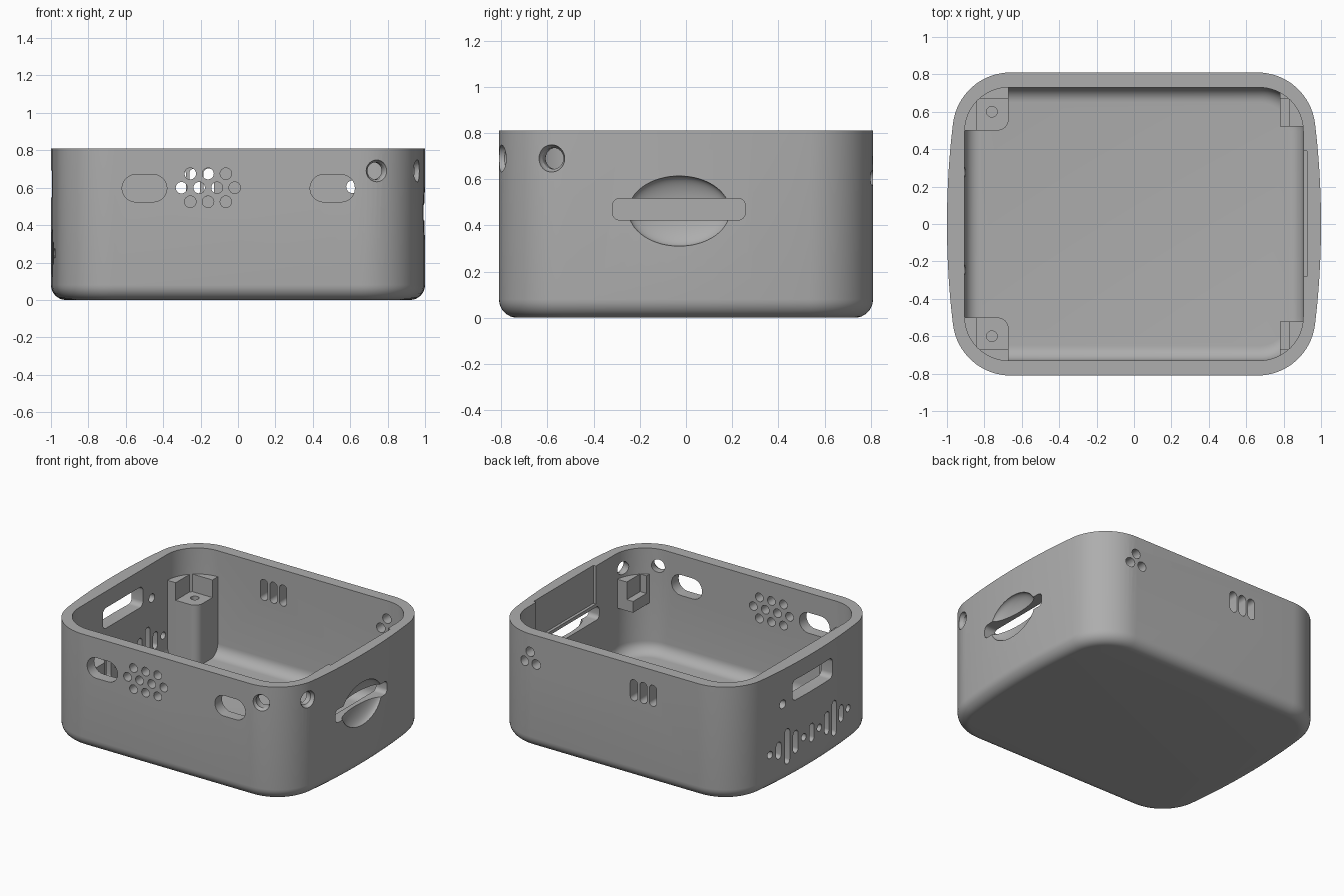
import bpy, bmesh, math
from math import sin, cos, radians

if "Cube" in bpy.data.objects:
    bpy.data.objects.remove(bpy.data.objects["Cube"])

GREY = (0.42, 0.42, 0.42, 1)
grey = bpy.data.materials.new("plain grey plastic")
grey.use_nodes = True
grey.diffuse_color = GREY
grey.node_tree.nodes["Principled BSDF"].inputs["Base Color"].default_value = GREY


def arc(cx, cy, r, a0, a1, n):
    angles = [radians(a0 + (a1 - a0) * i / n) for i in range(n + 1)]
    return [(cx + r * cos(a), cy + r * sin(a)) for a in angles]


def add_loft(bm, rings):
    """Closed solid through rings of 3D points."""
    rings = [[bm.verts.new(p) for p in ring] for ring in rings]
    n = len(rings[0])
    for low, high in zip(rings, rings[1:]):
        for i in range(n):
            j = (i + 1) % n
            bm.faces.new((low[i], low[j], high[j], high[i]))
    bm.faces.new(rings[0])
    bm.faces.new(rings[-1])


def add_prism(bm, outline, axis, lo, hi):
    place = {"x": lambda a, b, t: (t, a, b),
             "y": lambda a, b, t: (a, t, b),
             "z": lambda a, b, t: (a, b, t)}[axis]
    add_loft(bm, [[place(a, b, t) for a, b in outline] for t in (lo, hi)])


def finish(bm, name):
    bmesh.ops.recalc_face_normals(bm, faces=bm.faces)
    mesh = bpy.data.meshes.new(name)
    bm.to_mesh(mesh)
    bm.free()
    mesh.materials.append(grey)
    obj = bpy.data.objects.new(name, mesh)
    bpy.context.collection.objects.link(obj)
    return obj


def prisms(name, outlines, axis, lo, hi):
    bm = bmesh.new()
    for outline in outlines:
        add_prism(bm, outline, axis, lo, hi)
    return finish(bm, name)


def cut(target, cutter):
    cutter.hide_render = True
    bpy.context.view_layer.objects.active = target
    mod = target.modifiers.new("cut", "BOOLEAN")
    mod.operation, mod.solver, mod.object = "DIFFERENCE", "EXACT", cutter
    bpy.ops.object.modifier_apply(modifier=mod.name)
    bpy.data.objects.remove(cutter)


def smooth(obj):
    bpy.ops.object.select_all(action="DESELECT")
    obj.select_set(True)
    bpy.context.view_layer.objects.active = obj
    bpy.ops.object.shade_smooth_by_angle(angle=radians(30))


def slot(cx, cy, w, h, r):
    """Rounded rectangle; a circle or a pill when r is half a side."""
    dx, dy = max(w / 2 - r, 0.0005), max(h / 2 - r, 0.0005)
    pts = []
    for k, (sx, sy) in enumerate([(1, 1), (-1, 1), (-1, -1), (1, -1)]):
        pts += arc(cx + sx * dx, cy + sy * dy, r, 90 * k, 90 * k + 90, 6)
    return pts


def dot(cx, cy, r=0.03):
    return slot(cx, cy, 2 * r, 2 * r, r)


def mirrored_outline(quarter):
    """Full outline from the quarter in +x +y, listed from +x to +y."""
    left = [(-x, y) for x, y in reversed(quarter)]
    half = quarter + left
    return half + [(-x, -y) for x, y in half]


def outer_outline(d):
    side = arc(-3.54, 0, 4.54 - d, 0.5, 6.8, 6)
    return mirrored_outline(side[:-1] + arc(0.66, 0.5, 0.31 - d, 6.8, 90, 16))


def inner_outline(d):
    return mirrored_outline(arc(0.67, 0.495, 0.235 - d, 0, 90, 16))


def bowl(name, outline, bottom, top, r):
    """Rounded-bottom solid from an outline that can be inset."""
    bm = bmesh.new()
    rings = []
    for i in range(9):
        a = radians(90 * i / 8)
        z = bottom + r * (1 - cos(a))
        rings.append([(x, y, z) for x, y in outline(r * (1 - sin(a)))])
    rings.append([(x, y, top) for x, y in outline(0)])
    add_loft(bm, rings)
    return finish(bm, name)


# Hollow shell
body = bowl("case_body", outer_outline, 0, 0.81, 0.08)
cut(body, bowl("cavity", inner_outline, 0.07, 0.95, 0.08))

# Front wall: two pill openings and a speaker grille
front = [slot(x, 0.597, 0.24, 0.145, 0.0725) for x in (-0.5, 0.505)]
for row, count in ((-1, 3), (0, 4), (1, 3)):
    for i in range(count):
        front.append(dot(-0.16 + 0.095 * (i - (count - 1) / 2), 0.6 + 0.075 * row))
cut(body, prisms("front_holes", front, "y", -0.95, -0.65))

# Back wall: three upright slots and a cluster of three holes
back = [slot(-0.232 + 0.075 * i, 0.628, 0.056, 0.15, 0.028) for i in (-1, 0, 1)]
back += [dot(0.66, 0.682, 0.033), dot(0.612, 0.605, 0.033), dot(0.706, 0.605, 0.033)]
cut(body, prisms("back_holes", back, "y", 0.65, 0.95))

# Left-hand wall: port, small hole and a row of bars of varying height
port = [slot(0, 0.62, 0.45, 0.145, 0.035), dot(0.325, 0.565)]
bars = [0.05, 0.12, 0.25, 0.16, 0.05, 0.13, 0.05, 0.16, 0.25, 0.12, 0.05]
for i, h in enumerate(bars):
    port.append(slot(0.016 - 0.0873 * (i - 5), 0.25, 0.05, h, 0.025))
cut(body, prisms("port_holes", port, "x", -1.1, -0.8))

# Other side wall: card slot, thumb dish and inner pocket open at the rim
bpy.ops.mesh.primitive_uv_sphere_add(segments=64, ring_count=32, radius=1, location=(1.0, -0.03, 0.462))
dish = bpy.context.object
dish.scale = (0.065, 0.22, 0.152)
bpy.context.view_layer.update()
cut(body, dish)
cut(body, prisms("card_slot", [slot(-0.031, 0.47, 0.575, 0.093, 0.03)], "x", 0.8, 1.1))
pocket = [(-0.28, 0.54), (0.39, 0.54), (0.39, 0.9), (-0.28, 0.9)]
cut(body, prisms("pocket", [pocket], "x", 0.85, 0.925))

# Strap hole curving through the front corner, with flared mouths
bpy.ops.mesh.primitive_torus_add(major_segments=64, minor_segments=24, major_radius=0.148,
                                 minor_radius=0.046, location=(0.87, -0.71, 0.69))
cut(body, bpy.context.object)
for x, y in ((0.745, -0.812), (0.968, -0.585)):
    bpy.ops.mesh.primitive_uv_sphere_add(segments=32, ring_count=16, radius=0.06, location=(x, y, 0.69))
    cut(body, bpy.context.object)
smooth(body)


# Corner supports: a seat with a taller L-shaped lip against the wall
def corner_support(name, sx, sy, xi, yi, lip_x, bottom, rounding):
    r = 0.242
    a0 = math.degrees(math.asin((yi - 0.495) / r))
    a1 = math.degrees(math.acos((xi - 0.67) / r))
    wall = arc(0.67, 0.495, r, a0, a1, 12)
    if rounding:
        inner = arc(xi + rounding, yi + rounding, rounding, 180, 270, 8)
    else:
        inner = [(xi, yi)]
    lip = [(xi, 0.67), (lip_x, 0.67), (lip_x, yi)]

    def signed(pts):
        return [(sx * x, sy * y) for x, y in pts]
    seat = prisms(name, [signed(wall + inner)], "z", bottom, 0.5)
    ridge = prisms(name + "_lip", [signed(wall + lip)], "z", 0.5, 0.625)
    if rounding:
        cut(seat, prisms("screw_hole", [dot(sx * 0.76, sy * 0.6, 0.028)], "z", 0.3, 0.6))
    smooth(seat)
    smooth(ridge)


for sy, end in ((-1, "front"), (1, "back")):
    corner_support(end + "_screw_post", -1, sy, 0.67, 0.5, 0.84, 0.06, 0.06)
    corner_support(end + "_bracket", 1, sy, 0.78, 0.52, 0.83, 0.42, 0)
